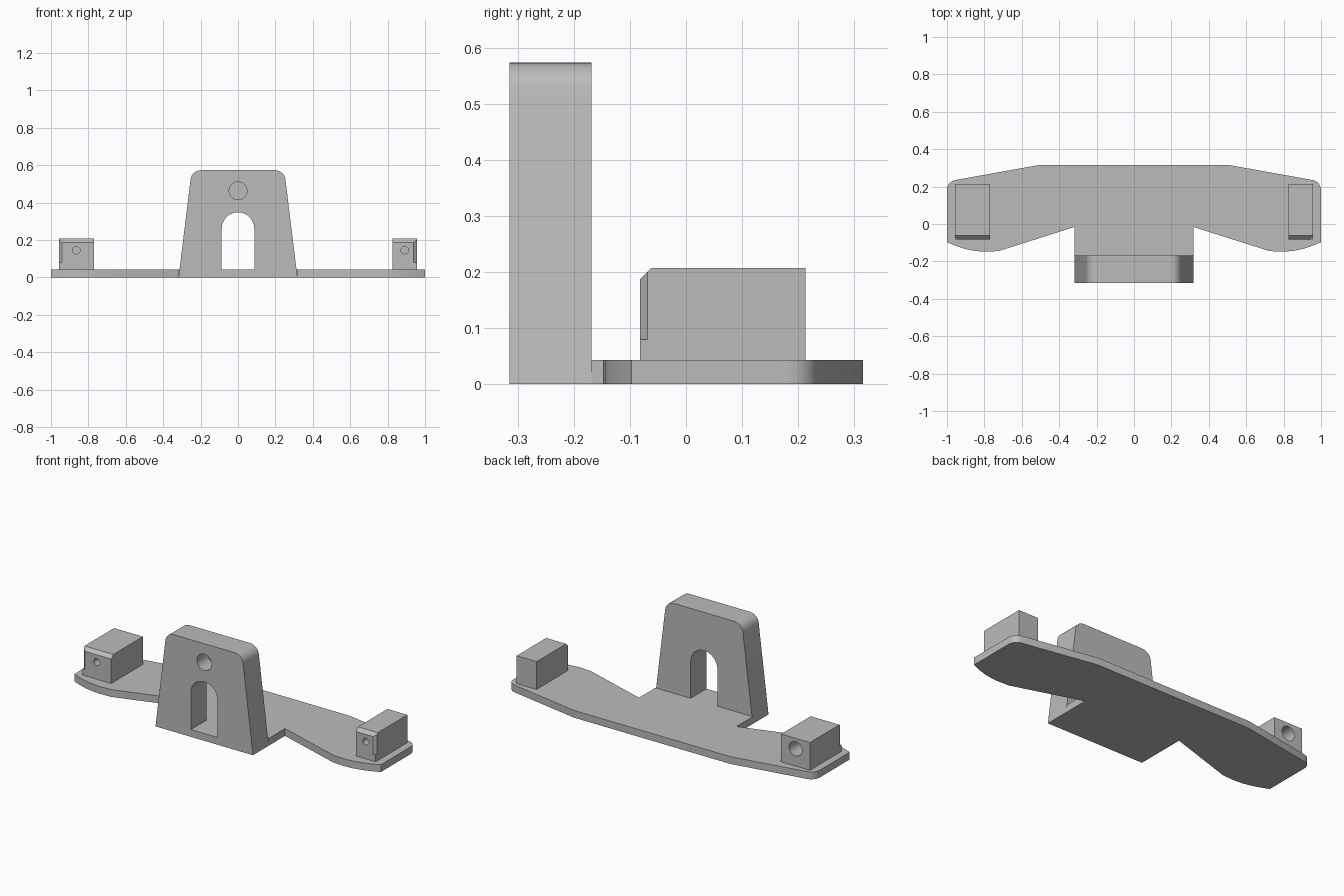
import bpy
import bmesh
from math import cos, sin, pi, radians
from mathutils import Vector

if "Cube" in bpy.data.objects:
    bpy.data.objects.remove(bpy.data.objects["Cube"], do_unlink=True)

grey = bpy.data.materials.new("plain grey")
grey.use_nodes = True
grey.diffuse_color = (0.5, 0.5, 0.5, 1)
grey.node_tree.nodes["Principled BSDF"].inputs["Base Color"].default_value = (0.5, 0.5, 0.5, 1)


def arc(cx, cy, r, start, end, steps=8):
    angles = [radians(start + (end - start) * i / steps) for i in range(steps + 1)]
    return [(cx + r * cos(a), cy + r * sin(a)) for a in angles]


def mirrored(half):
    """Close a profile by mirroring its right half."""
    return half + [(-x, y) for x, y in reversed(half)]


def prism(name, outline, low, high, axis="z"):
    """Extrude a 2D outline along z (outline in xy) or y (outline in xz)."""
    bm = bmesh.new()
    along_y = axis == "y"
    verts = [bm.verts.new((a, low, b) if along_y else (a, b, low)) for a, b in outline]
    face = bm.faces.new(verts)
    moved = bmesh.ops.extrude_face_region(bm, geom=[face])["geom"]
    depth = high - low
    bmesh.ops.translate(bm, vec=Vector((0, depth, 0) if along_y else (0, 0, depth)),
                        verts=[g for g in moved if isinstance(g, bmesh.types.BMVert)])
    bmesh.ops.recalc_face_normals(bm, faces=bm.faces)
    mesh = bpy.data.meshes.new(name)
    bm.to_mesh(mesh)
    bm.free()
    mesh.materials.append(grey)
    obj = bpy.data.objects.new(name, mesh)
    bpy.context.collection.objects.link(obj)
    return obj


def bore(x, z, r, low, high):
    return prism("bore", arc(x, z, r, 0, 345, 23), low, high, "y")


def activate(obj):
    bpy.ops.object.select_all(action="DESELECT")
    obj.select_set(True)
    bpy.context.view_layer.objects.active = obj


def cut(obj, cutter):
    mod = obj.modifiers.new("cut", "BOOLEAN")
    mod.operation = "DIFFERENCE"
    mod.solver = "EXACT"
    mod.object = cutter
    activate(obj)
    bpy.ops.object.modifier_apply(modifier=mod.name)
    bpy.data.objects.remove(cutter, do_unlink=True)


def smooth(obj):
    activate(obj)
    bpy.ops.object.shade_smooth_by_angle(angle=radians(25))


PLATE = 0.043
FRONT, TOWER_BACK = -0.315, -0.168

# Base plate with swept wings and a central tab
wing = [(0.318, TOWER_BACK), (0.318, -0.016), (0.725, -0.145), (0.80, -0.148),
        (0.85, -0.144), (0.90, -0.134), (0.95, -0.118), (1.0, -0.097)]
wing += arc(0.945, 0.181, 0.055, 0, 80)
wing += [(0.51, 0.315)]
base = prism("base_plate", mirrored(wing), 0, PLATE)
smooth(base)

# Tapered tower with rounded shoulders
tower = prism("tower", mirrored([(0.318, 0)] + arc(0.198, 0.517, 0.056, 7, 90)),
              FRONT, TOWER_BACK, "y")
# Arched opening, then the blind round socket above it
arch = [(-0.087, PLATE), (0.087, PLATE)] + arc(0, 0.261, 0.087, 0, 180, 20)
cut(tower, prism("arch_cutter", arch, FRONT - 0.1, TOWER_BACK + 0.1, "y"))
cut(tower, bore(0, 0.463, 0.048, FRONT - 0.1, FRONT + 0.1))
smooth(tower)

# End blocks: name, inner x, outer x
BLOCK_FRONT, BLOCK_BACK, BLOCK_TOP = -0.082, 0.213, 0.207
for name, inner, outer in (("left_block", 0.826, 0.956), ("right_block", -0.77, -0.958)):
    side = 1 if outer > 0 else -1
    outline = [(inner, BLOCK_FRONT), (outer, BLOCK_FRONT),
               (outer, BLOCK_BACK), (inner, BLOCK_BACK)]
    block = prism(name, outline, PLATE, BLOCK_TOP)

    # Sloped top front edge
    bm = bmesh.new()
    bm.from_mesh(block.data)
    edge = [e for e in bm.edges
            if all(v.co.z > 0.2 and v.co.y < 0 for v in e.verts)]
    bmesh.ops.bevel(bm, geom=edge, offset=0.02, segments=1, affect="EDGES")
    bm.to_mesh(block.data)
    bm.free()

    # Clipped outer front corner that stops above the plate
    corner = [(outer - 0.018 * side, BLOCK_FRONT - 0.001),
              (outer + 0.02 * side, BLOCK_FRONT - 0.02),
              (outer + 0.001 * side, BLOCK_FRONT + 0.014)]
    cut(block, prism("corner_cutter", corner, 0.08, 0.3))

    # Small pilot hole in front, wide socket behind on the broader block
    middle = (inner + outer) / 2
    cut(block, bore(middle, 0.145, 0.02, BLOCK_FRONT - 0.1, BLOCK_FRONT + 0.06))
    if side < 0:
        cut(block, bore(middle, 0.145, 0.042, BLOCK_BACK - 0.12, BLOCK_BACK + 0.1))
    smooth(block)
